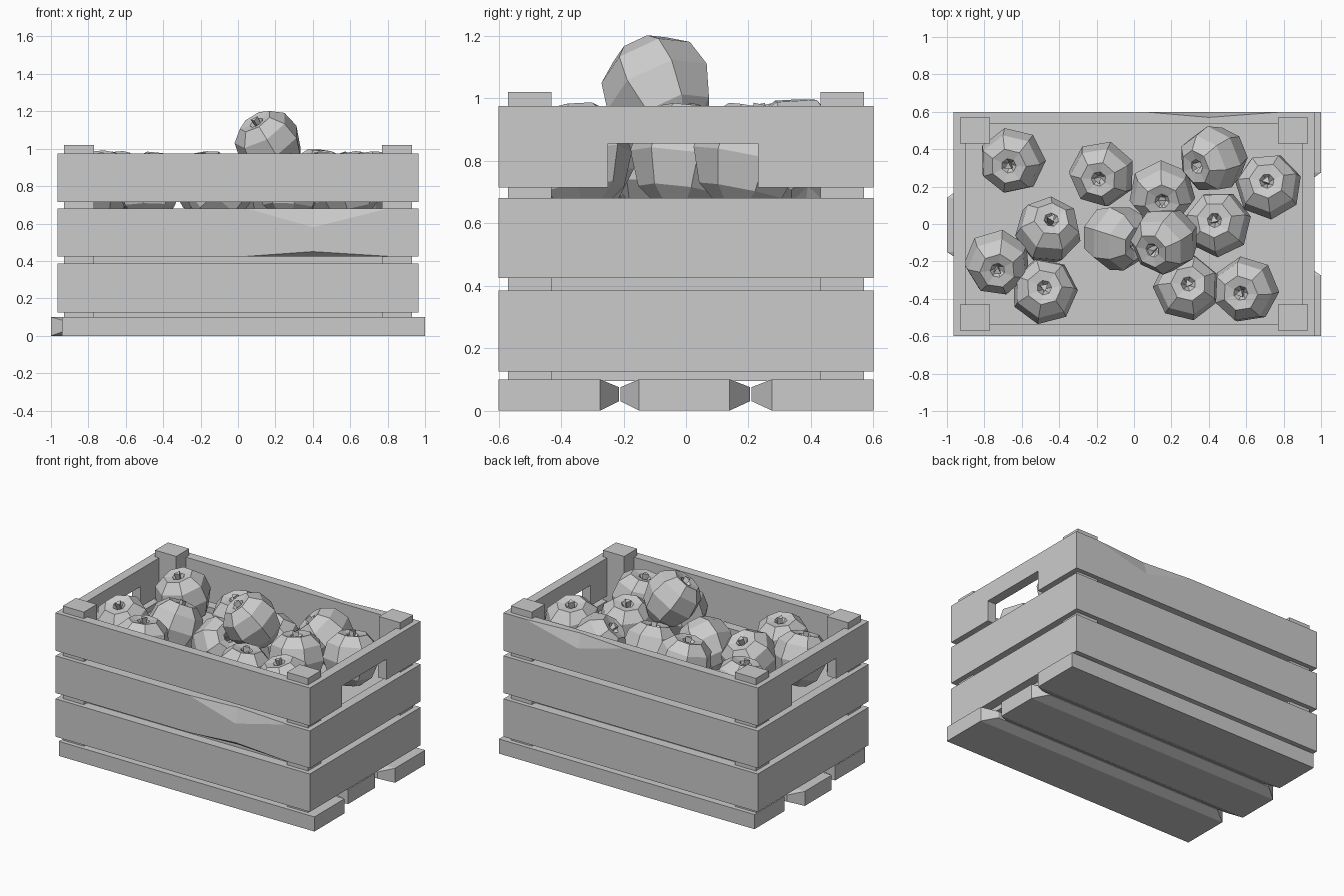
import bpy, bmesh, math
from mathutils import Vector, Matrix

cube = bpy.data.objects.get("Cube")
if cube:
    bpy.data.objects.remove(cube, do_unlink=True)


def finish(name, bm):
    bmesh.ops.recalc_face_normals(bm, faces=bm.faces)
    mesh = bpy.data.meshes.new(name)
    bm.to_mesh(mesh)
    bm.free()
    obj = bpy.data.objects.new(name, mesh)
    bpy.context.collection.objects.link(obj)
    return obj


def box(name, x, y, z):
    bm = bmesh.new()
    centre = Vector([(a + b) / 2 for a, b in (x, y, z)])
    size = Vector([b - a for a, b in (x, y, z)])
    bmesh.ops.create_cube(bm, size=1, matrix=Matrix.Translation(centre) @ Matrix.Diagonal(size).to_4x4())
    return finish(name, bm)


def hull(name, points):
    bm = bmesh.new()
    for p in points:
        bm.verts.new(p)
    bmesh.ops.convex_hull(bm, input=bm.verts)
    return finish(name, bm)


def prism(name, outline, axis, depth):
    """Extrude a closed outline lying in the plane across the axis."""
    bm = bmesh.new()
    lift = lambda u, v: (depth[0], u, v) if axis == "x" else (u, v, depth[0])
    face = bm.faces.new([bm.verts.new(lift(u, v)) for u, v in outline])
    ext = bmesh.ops.extrude_face_region(bm, geom=[face])
    step = depth[1] - depth[0]
    move = Vector((step, 0, 0)) if axis == "x" else Vector((0, 0, step))
    bmesh.ops.translate(bm, vec=move, verts=[g for g in ext["geom"] if isinstance(g, bmesh.types.BMVert)])
    return finish(name, bm)


def cut(target, cutter):
    cutter.hide_render = True
    mod = target.modifiers.new("chip", "BOOLEAN")
    mod.object = cutter
    mod.operation = "DIFFERENCE"
    mod.solver = "EXACT"
    bpy.context.view_layer.objects.active = target
    bpy.ops.object.modifier_apply(modifier=mod.name)
    bpy.data.objects.remove(cutter, do_unlink=True)


def chip(target, side, edge, tip):
    """Knock a splinter out of a slat's outer edge."""
    y = side * 0.6
    cut(target, hull("chip_cutter", [
        (0.05, y, edge), (0.8, y, edge), (0.4, y - side * 0.03, edge),
        (0.4, y, tip), (0.4, y + side * 0.1, (edge * 2 - tip))]))


LX, LY, T = 0.965, 0.6, 0.065
rows = {"lower": (0.125, 0.385), "middle": (0.425, 0.68), "upper": (0.715, 0.975)}

# Long side slats
for row, z in rows.items():
    for label, s in (("front", -1), ("back", 1)):
        slat = box(f"{label}_{row}_slat", (-LX, LX), sorted((s * LY, s * (LY - T))), z)
        if (label, row) == ("front", "middle"):
            chip(slat, s, z[1], 0.58)
            chip(slat, s, z[0], 0.45)
        elif (label, row) == ("back", "upper"):
            chip(slat, s, z[1], 0.88)

# End slats, with a hand hold in the upper ones
for label, s in (("left", 1), ("right", -1)):
    span = sorted((s * LX, s * (LX - T)))
    for row, (lo, hi) in rows.items():
        w = LY - T / 2
        outline = [(-w, lo), (-w, hi), (w, hi), (w, lo)]
        if row == "upper":
            outline += [(0.23, lo), (0.23, 0.855), (-0.25, 0.855), (-0.25, lo)]
        prism(f"{label}_{row}_slat", outline, "x", span)

# Corner posts
for sx in (-1, 1):
    for sy in (-1, 1):
        name = f"{'left' if sx > 0 else 'right'}_{'back' if sy > 0 else 'front'}_post"
        box(name, sorted((sx * 0.77, sx * 0.93)), sorted((sy * 0.43, sy * 0.57)), (0.1, 1.02))


# Floor boards with tapered long edges
def board(name, x0, x1, y0, y1, tips):
    pts = [(x, y, z) for x in (x0, x1) for y in (y0, y1) for z in (0, 0.1)]
    for tip in tips:
        pts += [(x, tip, z) for x in (x0 + 0.09, x1 - 0.09) for z in (0.03, 0.075)]
    hull(name, pts)


board("front_floor_board", -0.94, 1, -0.6, -0.275, [-0.215])
board("middle_floor_board", -1, 0.94, -0.15, 0.14, [-0.21, 0.205])
board("back_floor_board", -0.94, 1, 0.275, 0.6, [0.21])

# Solid packing below the fruit
box("packing", (-0.9, 0.9), (-0.535, 0.535), (0.095, 0.64))

# Fruit: faceted lathe with a dimple and a three-sided stem
profile = [(0.07, -0.165), (0.14, -0.11), (0.18, 0.0), (0.16, 0.1), (0.095, 0.16), (0.04, 0.15)]


def fruit(name, place, lean, spin, sides=7):
    bm = bmesh.new()
    rings = [[bm.verts.new((r * math.cos(a), r * math.sin(a), z))
              for a in (2 * math.pi * i / sides for i in range(sides))] for r, z in profile]
    for low, high in zip(rings, rings[1:]):
        for i in range(sides):
            j = (i + 1) % sides
            bm.faces.new((low[i], low[j], high[j], high[i]))
    for ring, z in ((rings[0], -0.14), (rings[-1], 0.09)):
        hub = bm.verts.new((0, 0, z))
        for i in range(sides):
            bm.faces.new((ring[i], ring[(i + 1) % sides], hub))
    bmesh.ops.create_cone(bm, segments=3, radius1=0.012, radius2=0.025, depth=0.09,
                          cap_ends=True, matrix=Matrix.Translation((0, 0, 0.13)))
    obj = finish(name, bm)
    tilt = Vector((0, 0, 1)).rotation_difference(Vector((*lean, 0.15)))
    obj.matrix_world = Matrix.Translation(place) @ tilt.to_matrix().to_4x4() @ Matrix.Rotation(spin, 4, "Z")


fruits = [
    ((-0.65, 0.34, 0.81), (-0.02, -0.03)), ((-0.17, 0.27, 0.81), (-0.02, -0.03)),
    ((0.43, 0.35, 0.82), (-0.13, -0.06)), ((0.72, 0.2, 0.81), (-0.01, 0.03)),
    ((0.15, 0.17, 0.78), (0.0, -0.05)), ((0.45, 0.0, 0.81), (-0.02, 0.02)),
    ((-0.46, -0.04, 0.8), (0.02, 0.07)), ((-0.1, -0.07, 0.78), (0.16, -0.05)),
    ((-0.73, -0.2, 0.81), (0.0, -0.05)), ((-0.48, -0.36, 0.8), (0.0, 0.02)),
    ((0.28, -0.34, 0.8), (0.01, 0.02)), ((0.6, -0.35, 0.81), (-0.03, -0.02)),
    ((0.17, -0.085, 1.02), (-0.09, -0.07)),
]
for n, (place, lean) in enumerate(fruits):
    fruit(f"fruit_{n + 1}", place, lean, n * 1.3)
